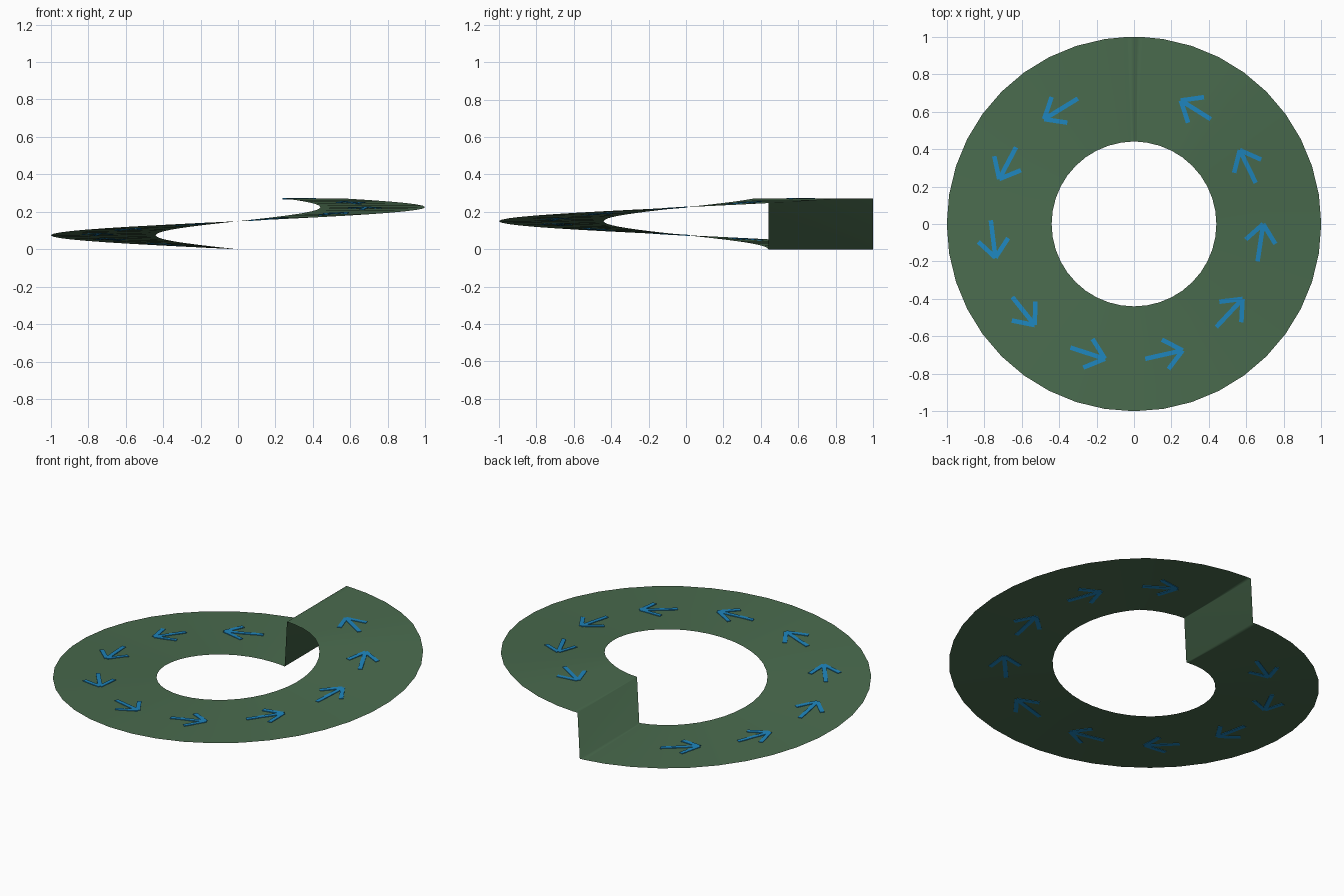
import bpy, bmesh, math
from mathutils import Vector, Matrix

if "Cube" in bpy.data.objects:
    bpy.data.objects.remove(bpy.data.objects["Cube"])

R_IN, R_OUT, SEG, TOP = 0.44, 1.0, 40, 0.27


def material(name, rgb):
    m = bpy.data.materials.new(name)
    m.diffuse_color = (*rgb, 1)
    m.use_nodes = True
    m.node_tree.nodes["Principled BSDF"].inputs["Base Color"].default_value = m.diffuse_color
    return m


green = material("muted green", (0.068, 0.147, 0.076))
blue = material("arrow blue", (0.013, 0.235, 0.51))


def ramp_z(turn):
    """Height after turning counter-clockwise from +y; flat landing at the end."""
    return min(TOP, 0.3 * turn / math.tau)


def finish(bm, name, mat):
    me = bpy.data.meshes.new(name)
    bm.to_mesh(me)
    bm.free()
    me.materials.append(mat)
    ob = bpy.data.objects.new(name, me)
    bpy.context.collection.objects.link(ob)
    return ob


# Spiral ramp: radial rows, closed by an upright riser at the seam
bm = bmesh.new()
end_gap = 0.02
turns = [0, 0.035] + [math.tau * i / SEG for i in range(1, SEG)]
turns += [math.tau - 0.045, math.tau - end_gap]
rows = []
for i, t in enumerate(turns):
    row = []
    for r in (R_IN, R_OUT):
        x, y = -r * math.sin(t), r * math.cos(t)
        if i == len(turns) - 1:
            x = 0.015          # top edge of the riser is parallel to its foot
        row.append(bm.verts.new((x, y, ramp_z(t))))
    rows.append(row)
for a, b in zip(rows, rows[1:] + rows[:1]):
    bm.faces.new((a[0], a[1], b[1], b[0]))
for f in bm.faces:
    f.smooth = True
finish(bm, "spiral_ramp", green)

# Direction arrows: thin plates that follow the slope and show on both sides
ARROWS = [  # tail x, tail y, tip x, tip y
    (-0.30, 0.67, -0.48, 0.56), (-0.63, 0.41, -0.72, 0.24),
    (-0.765, 0.02, -0.74, -0.18), (-0.65, -0.39, -0.53, -0.54),
    (-0.34, -0.66, -0.155, -0.72), (0.06, -0.72, 0.26, -0.675),
    (0.44, -0.55, 0.58, -0.40), (0.66, -0.20, 0.69, 0.0),
    (0.65, 0.22, 0.565, 0.395), (0.41, 0.56, 0.25, 0.66)]


def stroke(bm, a, b, width=0.024, lift=0.003, n=6):
    """Thin bar from a to b, draped over the ramp."""
    d = (b - a).normalized()
    side = Vector((-d.y, d.x)) * width / 2
    rings = []
    for i in range(n + 1):
        p = a.lerp(b, i / n)
        ring = []
        for s, h in ((-1, -lift), (1, -lift), (1, lift), (-1, lift)):
            q = p + side * s
            z = ramp_z(math.atan2(-q.x, q.y) % math.tau)
            ring.append(bm.verts.new((q.x, q.y, z + h)))
        rings.append(ring)
    for r, s in zip(rings, rings[1:]):
        for k in range(4):
            bm.faces.new((r[k], r[(k + 1) % 4], s[(k + 1) % 4], s[k]))
    bm.faces.new(rings[0])
    bm.faces.new(rings[-1])


for i, (x0, y0, x1, y1) in enumerate(ARROWS):
    tail, tip = Vector((x0, y0)), Vector((x1, y1))
    back = (tail - tip).normalized() * 0.125
    bm = bmesh.new()
    stroke(bm, tail, tip)
    for ang in (-40, 40):
        stroke(bm, tip, tip + Matrix.Rotation(math.radians(ang), 2) @ back)
    bmesh.ops.recalc_face_normals(bm, faces=bm.faces)
    finish(bm, f"arrow_{i + 1}", blue)
